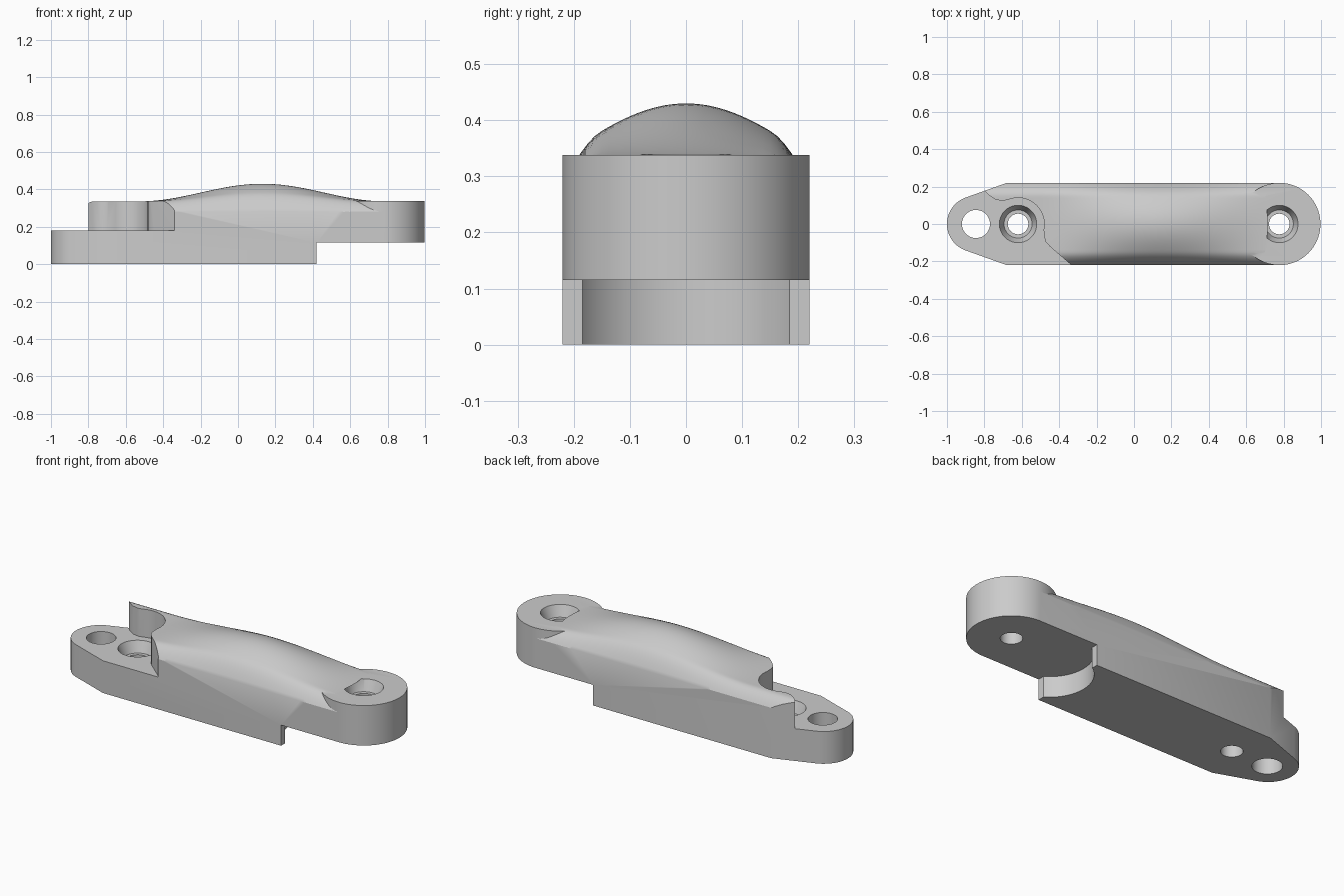
import bpy, bmesh
from math import sin, cos, pi, radians

cube = bpy.data.objects.get("Cube")
if cube:
    bpy.data.objects.remove(cube, do_unlink=True)

SHELF, UNDER, DECK, HALF = 0.18, 0.115, 0.338, 0.22
BOSS_X, PIVOT_X, SLOT_X = 0.777, -0.62, -0.845


def finish(name, bm):
    bmesh.ops.recalc_face_normals(bm, faces=bm.faces)
    mesh = bpy.data.meshes.new(name)
    bm.to_mesh(mesh)
    bm.free()
    ob = bpy.data.objects.new(name, mesh)
    bpy.context.collection.objects.link(ob)
    return ob


def arc(cx, cy, r, a, b, n):
    angles = [radians(a + (b - a) * i / n) for i in range(n + 1)]
    return [(cx + r * cos(t), cy + r * sin(t)) for t in angles]


def prism(name, pts, z0, z1):
    bm = bmesh.new()
    low = bm.faces.new([bm.verts.new((x, y, z0)) for x, y in pts])
    top = bmesh.ops.extrude_face_region(bm, geom=[low])
    for v in top["geom"]:
        if isinstance(v, bmesh.types.BMVert):
            v.co.z = z1
    return finish(name, bm)


def lathe(name, cx, profile, n=72):
    # stacked rings of (radius, height), capped at both ends
    bm = bmesh.new()
    rings = [[bm.verts.new((cx + r * cos(2 * pi * i / n), r * sin(2 * pi * i / n), z))
              for i in range(n)] for r, z in profile]
    for a, b in zip(rings, rings[1:]):
        for i in range(n):
            j = (i + 1) % n
            bm.faces.new((a[i], a[j], b[j], b[i]))
    bm.faces.new(rings[0])
    bm.faces.new(rings[-1])
    return finish(name, bm)


def combine(target, tool, operation):
    tool.hide_render = True
    mod = target.modifiers.new("cut", "BOOLEAN")
    mod.operation, mod.solver, mod.object = operation, "EXACT", tool
    bpy.context.view_layer.objects.active = target
    bpy.ops.object.modifier_apply(modifier=mod.name)
    bpy.data.objects.remove(tool, do_unlink=True)


def crown(x, y):
    # long swell along the middle, rolled off at both sides
    u = min(1, abs(x - 0.13) / 0.66)
    swell = 0.094 * cos(u * pi / 2) ** 2 * cos(pi * y / (2 * HALF))
    edge = max(0, (abs(y) - 0.15) / 0.07)
    return 0.336 + swell - 0.055 * edge ** 2


# Crowned body
NX, NY = 72, 40
bm = bmesh.new()
grid = []
for i in range(NX + 1):
    x = -1.05 + 2.1 * i / NX
    row = []
    for j in range(NY + 1):
        y = -0.25 + 0.5 * j / NY
        row.append(bm.verts.new((x, y, crown(x, y))))
    grid.append(row)
for i in range(NX):
    for j in range(NY):
        bm.faces.new((grid[i][j], grid[i + 1][j], grid[i + 1][j + 1], grid[i][j + 1]))
rim = [e for e in bm.edges if e.is_boundary]
skirt = bmesh.ops.extrude_edge_only(bm, edges=rim)["geom"]
for v in skirt:
    if isinstance(v, bmesh.types.BMVert):
        v.co.z = -0.1
bmesh.ops.holes_fill(bm, edges=[e for e in bm.edges if e.is_boundary], sides=0)
body = finish("link_body", bm)

# Plan outline with the rounded nose
outline = arc(-0.85, 0, 0.15, 108, 252, 32)
outline += [(-0.68, -HALF), (BOSS_X, -HALF), (BOSS_X, HALF), (-0.68, HALF)]
combine(body, prism("outline", outline, 0, 1), "INTERSECT")

# Shelf at the nose, leaving a thin fin on the back side
shelf = [(-0.83, 0.21), (-0.8, 0.18), (-0.775, 0.153), (-0.74, 0.13), (-0.7, 0.123)]
shelf += arc(PIVOT_X, 0, 0.14, 105, -12, 28)
shelf += [(-0.48, -0.07), (-0.472, -0.095), (-0.45, -0.12), (-0.34, -0.215),
          (-0.33, -0.3), (-1.1, -0.3), (-1.1, 0.21)]
combine(body, prism("shelf_cutter", shelf, SHELF, 1), "DIFFERENCE")

# Undercut at the other end, with a hollow round end wall
step = [(0.42, -0.4), (1.2, -0.4), (1.2, 0.4), (0.42, 0.4)]
combine(body, prism("step_cutter", step, -0.5, UNDER), "DIFFERENCE")
combine(body, lathe("hollow_cutter", 0.54, [(HALF, -0.5), (HALF, UNDER)]), "DIFFERENCE")

# Round boss
combine(body, lathe("boss", BOSS_X, [(HALF, UNDER), (HALF, DECK)], 96), "UNION")

# Countersunk bolt holes and the plain hole
for cx, top in ((PIVOT_X, SHELF), (BOSS_X, DECK)):
    hole = [(0.055, -0.5), (0.055, top - 0.06), (0.075, top - 0.06),
            (0.1, top), (0.1, top + 0.001)]
    combine(body, lathe("bolt_hole", cx, hole), "DIFFERENCE")
combine(body, lathe("plain_hole", SLOT_X, [(0.075, -0.5), (0.075, SHELF + 0.1)]), "DIFFERENCE")

# Plain grey finish
grey = bpy.data.materials.new("plain_grey")
grey.use_nodes = True
color = (0.6, 0.6, 0.6, 1)
grey.diffuse_color = color
grey.node_tree.nodes["Principled BSDF"].inputs["Base Color"].default_value = color
body.data.materials.clear()
body.data.materials.append(grey)

# Smooth shading with crisp edges
bpy.ops.object.select_all(action="DESELECT")
body.select_set(True)
bpy.context.view_layer.objects.active = body
bpy.ops.object.shade_smooth_by_angle(angle=radians(30))
